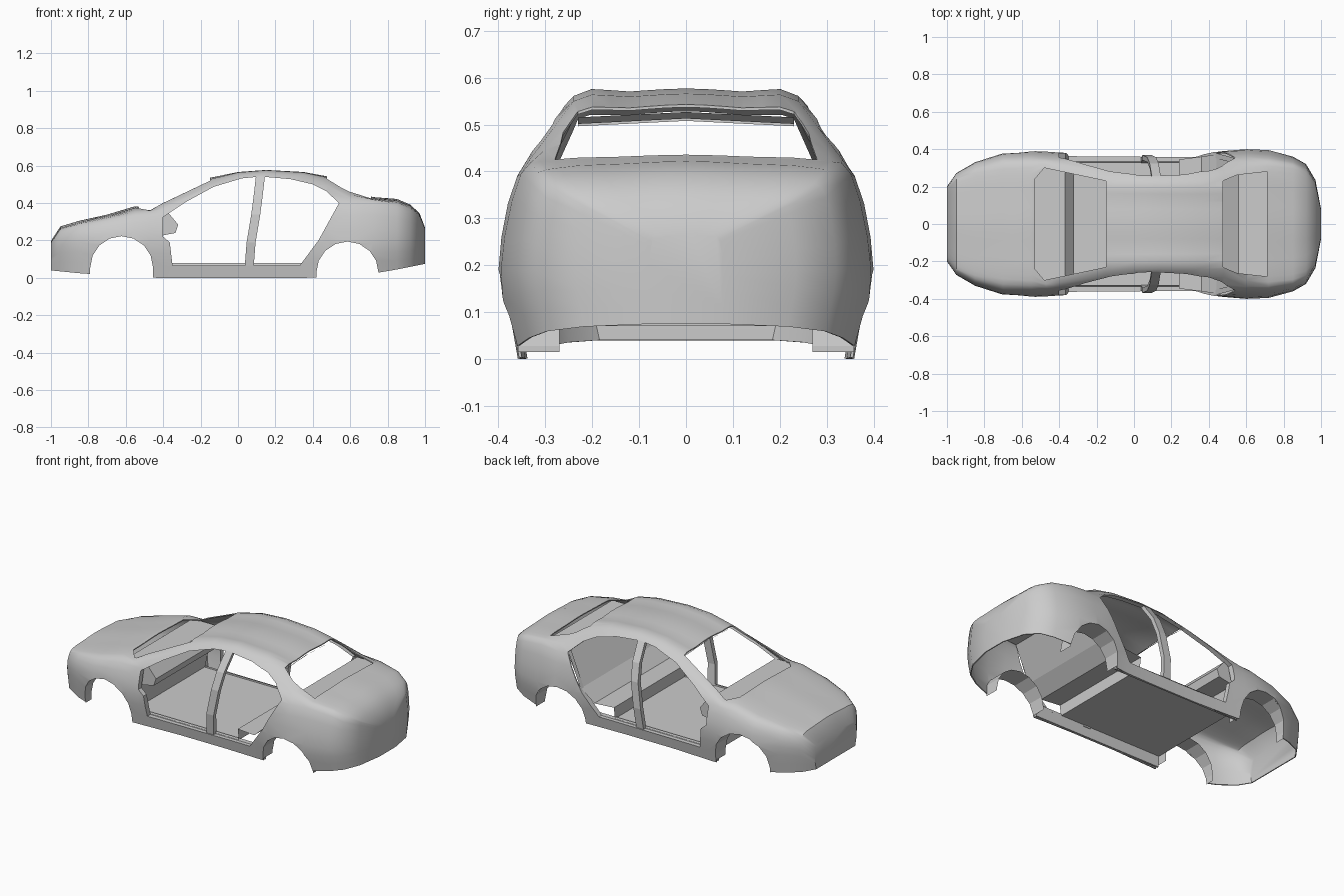
import bpy, bmesh
from math import sin, cos, pi
from mathutils import Vector

if "Cube" in bpy.data.objects:
    bpy.data.objects.remove(bpy.data.objects["Cube"])


def make(name, verts, faces):
    me = bpy.data.meshes.new(name)
    bm = bmesh.new()
    vs = [bm.verts.new(v) for v in verts]
    for f in faces:
        bm.faces.new([vs[i] for i in f])
    bmesh.ops.recalc_face_normals(bm, faces=bm.faces)
    bm.to_mesh(me)
    bm.free()
    ob = bpy.data.objects.new(name, me)
    bpy.context.collection.objects.link(ob)
    return ob


def loft(name, rings, closed, caps):
    n = len(rings[0])
    verts = [p for r in rings for p in r]
    faces = []
    for i in range(len(rings) - 1):
        for j in range(n if closed else n - 1):
            k = (j + 1) % n
            faces.append((i * n + j, i * n + k, (i + 1) * n + k, (i + 1) * n + j))
    if caps:
        faces.append(tuple(range(n)))
        faces.append(tuple(range(len(verts) - n, len(verts))))
    return make(name, verts, faces)


def side_prism(name, pts, half):
    return loft(name, [[(x, y, z) for x, z in pts] for y in (-half, half)], True, True)


def plan_prism(name, pts, z0, z1):
    return loft(name, [[(x, y, z) for x, y in pts] for z in (z0, z1)], True, True)


def strip(name, pts):
    return loft(name, [[(x, -h, z), (x, h, z)] for x, z, h in pts], False, False)


def lerp_table(table, x):
    for (a, u), (b, v) in zip(table, table[1:]):
        if x <= b:
            return u + (v - u) * (x - a) / (b - a)
    return table[-1][1]


def smooth_line(p, steps):
    # Catmull-Rom through the section key points
    p = [Vector(q) for q in p]
    q = [p[0] * 2 - p[1]] + p + [p[-1] * 2 - p[-2]]
    out = []
    for i in range(1, len(q) - 2):
        a, b, c, d = q[i - 1:i + 3]
        for s in range(steps):
            t = s / steps
            out.append(b + (c - a) * t / 2 + (2 * a - 5 * b + 4 * c - d) * t * t / 2
                       + (3 * b - a - 3 * c + d) * t ** 3 / 2)
    return out + [p[-1]]


# Body stations: x, belt half width, shoulder y z, roof edge y z, centre z
stations = [
    (-1.00, .20, .19, .17, .165, .188, .197),
    (-0.95, .272, .255, .235, .22, .262, .275),
    (-0.85, .33, .305, .275, .25, .292, .305),
    (-0.70, .378, .345, .305, .26, .328, .338),
    (-0.55, .39, .35, .335, .27, .37, .383),
    (-0.47, .387, .35, .335, .295, .362, .37),
    (-0.40, .382, .35, .34, .285, .40, .42),
    (-0.15, .37, .345, .385, .245, .514, .535),
    (0.00, .37, .345, .395, .242, .55, .566),
    (0.15, .37, .345, .395, .24, .561, .577),
    (0.35, .375, .35, .395, .24, .55, .566),
    (0.48, .39, .358, .395, .24, .524, .542),
    (0.60, .40, .36, .39, .265, .46, .478),
    (0.72, .395, .352, .395, .28, .422, .432),
    (0.85, .36, .33, .375, .27, .408, .422),
    (0.92, .32, .30, .345, .25, .38, .392),
    (0.97, .235, .22, .31, .20, .338, .347),
    (1.00, .08, .075, .24, .065, .262, .268),
]
sill = [(-1, .04), (-.8, .02), (-.45, 0), (.42, 0), (.75, .025), (1, .075)]
rings = []
for x, yw, ys, zs, ye, ze, zc in stations:
    zw = min(.19, zs - .06)
    half = [(yw * .93, lerp_table(sill, x)), (yw, zw), (ys, zs), (ye, ze),
            (ye * .5, ze * .4 + zc * .6)]
    keys = half + [(0, zc)] + [(-y, z) for y, z in reversed(half)]
    rings.append([(x, y, z) for y, z in smooth_line(keys, 3)])
body = loft("car_body_shell", rings, False, True)
roof = max(body.data.polygons, key=lambda p: p.center.z)
if roof.normal.z < 0:
    body.data.flip_normals()
bpy.context.view_layer.update()


def skin_y(x, z):
    # half width of the uncut body at this side-view point
    hit, loc, _, _ = body.ray_cast(Vector((x, 1, z)), Vector((0, -1, 0)))
    return loc.y if hit else .25


# Openings: wheel arches, doors, windscreen, rear window
def arch(cx, cz, r):
    return ([(cx - r, -.1)] + [(cx - r * cos(pi * i / 8), cz + r * sin(pi * i / 8)) for i in range(9)]
            + [(cx + r, -.1)])


arches = {"front": arch(-.622, .055, .168), "rear": arch(.585, .028, .166)}
doors = [(-.35, .066), (.33, .066), (.43, .20), (.54, .40), (.47, .465), (.40, .50), (.28, .528),
         (.12, .542), (.02, .532), (-.13, .487), (-.28, .405), (-.40, .325), (-.40, .22), (-.365, .19)]
screen = [(-.53, -.24), (-.48, -.30), (-.15, -.23), (-.15, .23), (-.48, .30), (-.53, .24)]
rear_glass = [(.475, -.23), (.55, -.262), (.71, -.28), (.71, .28), (.55, .262), (.475, .23)]
pillar = [(.06, .06), (.07, .19), (.095, .34), (.108, .44), (.12, .545)]

# Door frame rims, door pillars, sills and wheel arch liners on both sides
for side, s in (("left", 1), ("right", -1)):
    edge = [(x, skin_y(x, z), z) for x, z in doors]
    loft(f"{side}_door_frame", [[(x, s * (y - d), z) for x, y, z in edge] for d in (.002, .03)], True, False)
    rows = []
    for x, z in pillar:
        y = skin_y(x, z) - .002
        rows.append([(x - .024, s * (y - .026), z), (x + .024, s * (y - .026), z),
                     (x + .024, s * y, z), (x - .024, s * y, z)])
    loft(f"{side}_door_pillar", rows, True, True)
    profile = [(.342, .002), (.33, .002), (.33, .08), (.335, .066)]
    loft(f"{side}_sill", [[(x, s * y, z) for y, z in profile] for x in (-.452, .418)], False, False)
    for k, p in arches.items():
        rim = [(x, max(z, .015)) for x, z in p]
        loft(f"{k}_{side}_arch_liner",
             [[(x, s * (.27 if inner else skin_y(x, max(z, .04)) - .004), z) for x, z in rim]
              for inner in (True, False)], False, False)

# Thin skin, then cut the openings
solid = body.modifiers.new("thickness", 'SOLIDIFY')
solid.thickness = .006
solid.offset = -1
cutters = [side_prism(k + "_arch_cutter", p, 1) for k, p in arches.items()]
cutters += [side_prism("door_cutter", doors, 1),
            plan_prism("windscreen_cutter", screen, .30, 1),
            plan_prism("rear_window_cutter", rear_glass, .34, 1)]
for c in cutters:
    m = body.modifiers.new("cut", 'BOOLEAN')
    m.object = c
    m.solver = 'EXACT'
    c.hide_render = True
bpy.context.view_layer.objects.active = body
body.select_set(True)
for m in list(body.modifiers):
    bpy.ops.object.modifier_apply(modifier=m.name)
for c in cutters:
    bpy.data.objects.remove(c)
bpy.ops.object.shade_smooth_by_angle(angle=.6)

# Roof header rims behind the windscreen and rear window
for name, x, z, dx in (("front_roof_rim", -.15, .53, .02), ("rear_roof_rim", .475, .535, -.02)):
    loft(name, [[(x, y, z - .008 - abs(y) * .05), (x + dx, y, z - .022 - abs(y) * .05)]
                for y in (-.23, 0, .23)], False, False)

# Dashboard
side_prism("dashboard", [(-.53, .345), (-.37, .345), (-.32, .285), (-.335, .24), (-.44, .22)], .325)

# Firewall, floor, rear bench and parcel shelf in one folded sheet
strip("cabin_floor", [(-.43, .22, .35), (-.455, .07, .335), (.24, .07, .335), (.24, .14, .345),
                      (.36, .14, .36), (.44, .215, .372), (.56, .40, .338), (.72, .405, .325)])
